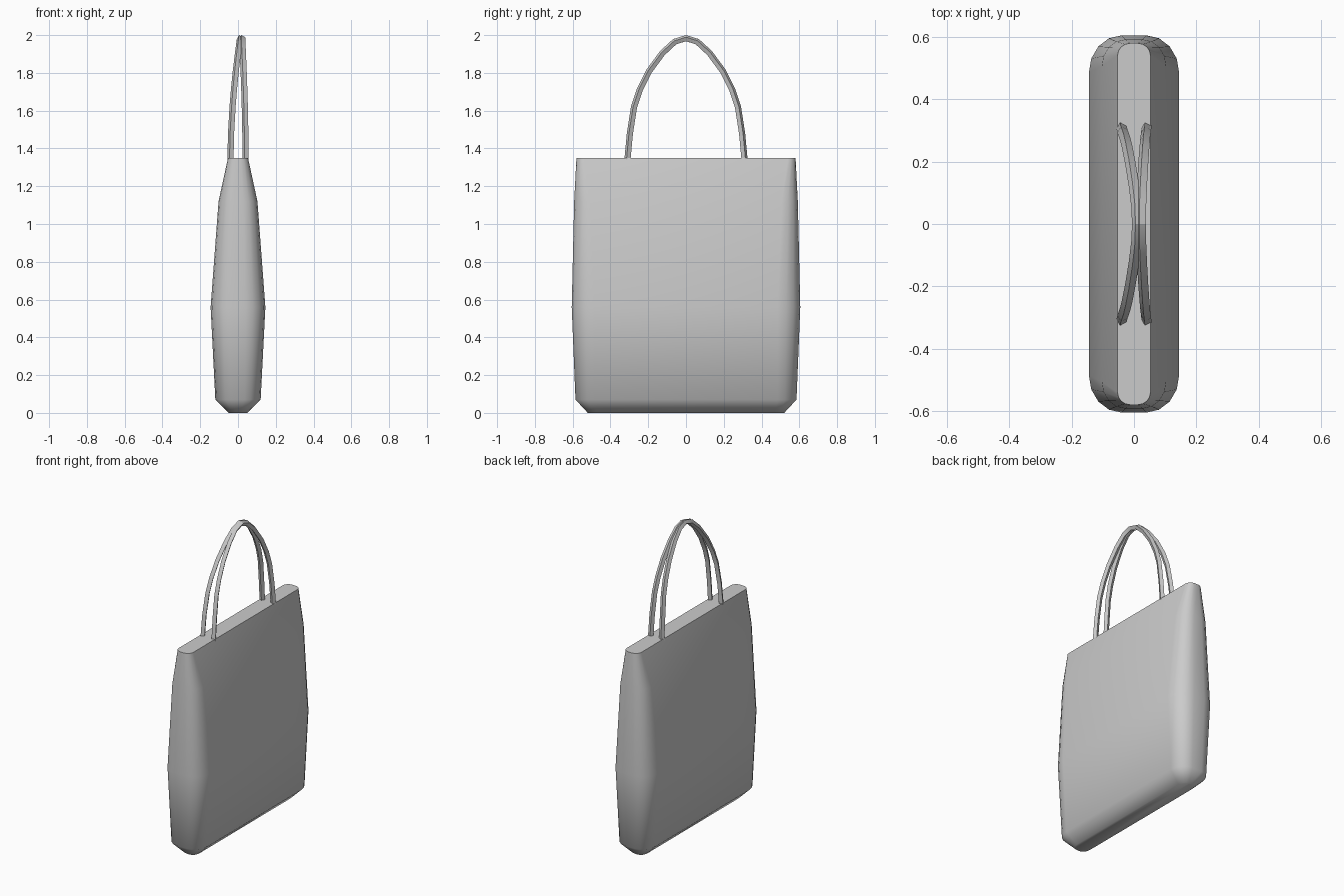
import bpy, bmesh, math
from mathutils import Vector

if "Cube" in bpy.data.objects:
    bpy.data.objects.remove(bpy.data.objects["Cube"], do_unlink=True)

grey = bpy.data.materials.new("bag_grey")
grey.use_nodes = True
colour = (0.6, 0.6, 0.6, 1)
grey.diffuse_color = colour
grey.node_tree.nodes["Principled BSDF"].inputs["Base Color"].default_value = colour


def loft(name, rings, angle):
    """Skin a list of equal-length closed rings and cap both ends."""
    bm = bmesh.new()
    loops = [[bm.verts.new(p) for p in ring] for ring in rings]
    for a, b in zip(loops, loops[1:]):
        for i in range(len(a)):
            j = (i + 1) % len(a)
            bm.faces.new((a[i], a[j], b[j], b[i]))
    bm.faces.new(loops[0][::-1])
    bm.faces.new(loops[-1])
    bmesh.ops.recalc_face_normals(bm, faces=bm.faces)
    mesh = bpy.data.meshes.new(name)
    bm.to_mesh(mesh)
    bm.free()
    mesh.materials.append(grey)
    obj = bpy.data.objects.new(name, mesh)
    bpy.context.collection.objects.link(obj)
    bpy.ops.object.select_all(action="DESELECT")
    obj.select_set(True)
    bpy.context.view_layer.objects.active = obj
    bpy.ops.object.shade_smooth_by_angle(angle=math.radians(angle))


def rounded_ring(z, hx, hy, rx, ry, steps=4):
    """Rounded rectangle at one height."""
    ring = []
    for k, (sx, sy) in enumerate(((1, 1), (-1, 1), (-1, -1), (1, -1))):
        for i in range(steps + 1):
            t = math.pi / 2 * (k + i / steps)
            ring.append((sx * (hx - rx) + rx * math.cos(t),
                         sy * (hy - ry) + ry * math.sin(t), z))
    return ring


# Bag body: height, half depth, half width, corner radii
body = [(0, 0.05, 0.52, 0.04, 0.05), (0.07, 0.12, 0.585, 0.085, 0.10),
        (0.56, 0.145, 0.605, 0.105, 0.12), (1.12, 0.103, 0.592, 0.075, 0.085),
        (1.35, 0.053, 0.58, 0.04, 0.04)]
loft("bag_body", [rounded_ring(*s) for s in body], 60)

# Handles: half arch as (width, height), then mirrored; each leans to the middle
half = [(0.31, 1.34), (0.297, 1.48), (0.275, 1.62), (0.245, 1.71),
        (0.195, 1.81), (0.125, 1.905), (0.06, 1.965), (0, 1.984)]
arch = half + [(-y, z) for y, z in half[-2::-1]]


def handle(name, base_x, top_x):
    path = []
    for y, z in arch:
        t = (z - 1.34) / 0.644
        path.append(Vector((base_x + (top_x - base_x) * t ** 1.8, y, z)))
    rings = []
    for i, p in enumerate(path):
        d = (path[min(i + 1, len(path) - 1)] - path[max(i - 1, 0)]).normalized()
        side = (Vector((1, 0, 0)) - d * d.x).normalized()
        out = d.cross(side)
        rings.append([p + side * 0.017 * math.cos(a) + out * 0.017 * math.sin(a)
                      for a in (math.pi / 2 * k + 0.3 for k in range(4))])
    loft(name, rings, 30)


handle("right_handle", -0.04, 0.010)
handle("left_handle", 0.04, 0.022)
